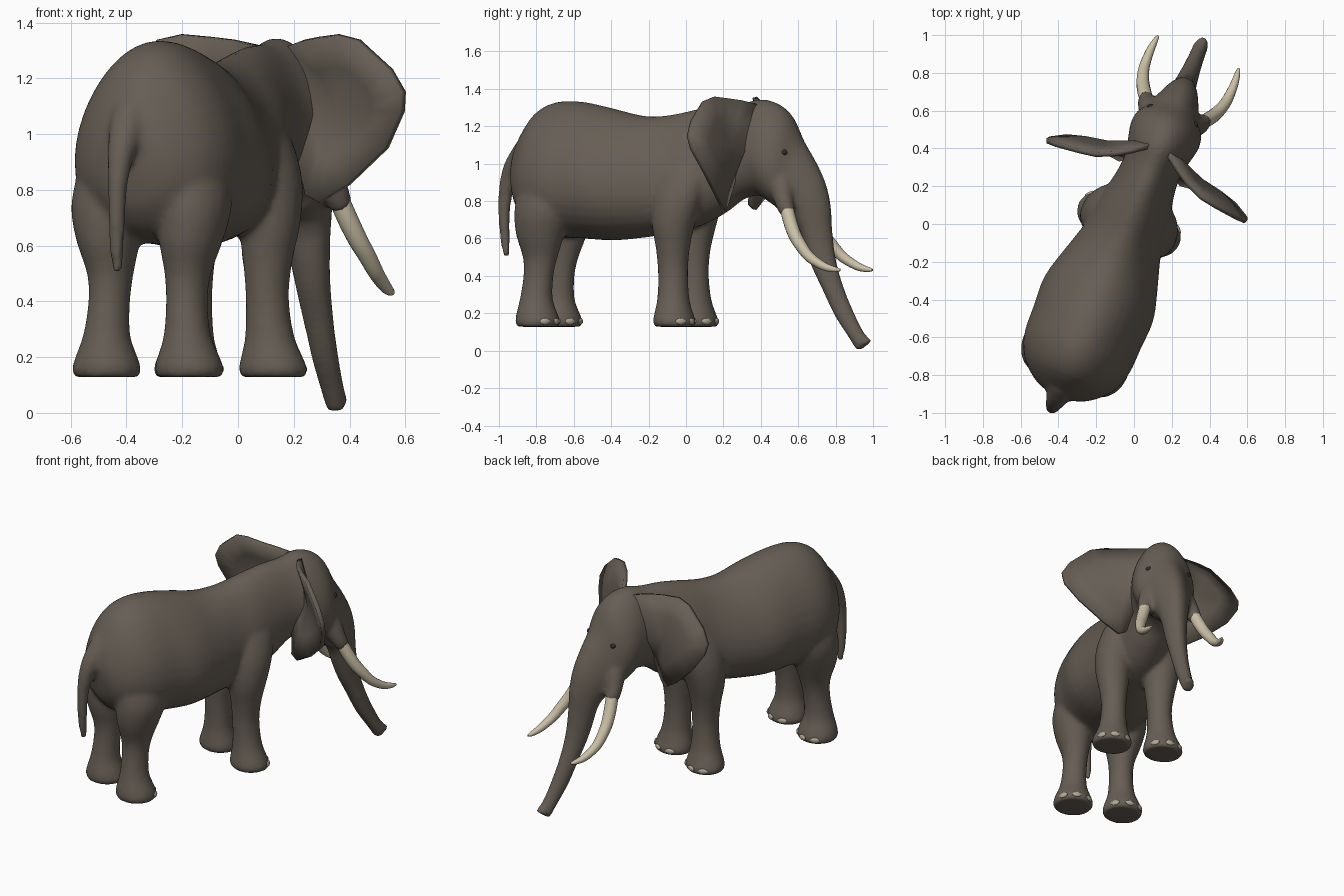
import bpy, bmesh, math
from mathutils import Vector

if "Cube" in bpy.data.objects:
    bpy.data.objects.remove(bpy.data.objects["Cube"])

HEADING = math.radians(-22)      # the animal walks along its own +y, turned a little
OFFSET = (-0.023, 0.009, 0)


def material(name, rgb):
    m = bpy.data.materials.new(name)
    m.use_nodes = True
    m.diffuse_color = (*rgb, 1)
    bsdf = m.node_tree.nodes["Principled BSDF"]
    bsdf.inputs["Base Color"].default_value = (*rgb, 1)
    bsdf.inputs["Roughness"].default_value = 0.8
    return m


HIDE = material("grey_brown_hide", (0.135, 0.112, 0.09))
IVORY = material("ivory", (0.6, 0.53, 0.38))
NAIL = material("toenail", (0.44, 0.39, 0.3))
EYE = material("dark_eye", (0.035, 0.028, 0.022))


def smooth_rings(rings, steps=3):
    """Add in-between rings along a flowing curve through the given ones."""
    out = []
    last = len(rings) - 1
    for i in range(last):
        quad = [rings[max(i - 1, 0)], rings[i], rings[i + 1], rings[min(i + 2, last)]]
        for k in range(steps):
            t = k / steps
            out.append([p1 + (p2 - p0) * (t / 2) + (p0 * 2 - p1 * 5 + p2 * 4 - p3) * (t * t / 2)
                        + (p1 * 3 - p0 - p2 * 3 + p3) * (t ** 3 / 2)
                        for p0, p1, p2, p3 in zip(*quad)])
    return out + [rings[-1]]


def loft(bm, rings, n=20, pear=0.0):
    """Skin a list of (centre, side axis, up axis) ellipses and cap both ends."""
    angles = [2 * math.pi * i / n for i in range(n)]
    loops = []
    for c, a, b in smooth_rings(rings):
        loops.append([bm.verts.new(c + a * math.cos(t) * (1 - pear * math.sin(t)) + b * math.sin(t))
                      for t in angles])
    for lo, hi in zip(loops, loops[1:]):
        for i in range(n):
            j = (i + 1) % n
            bm.faces.new((lo[i], lo[j], hi[j], hi[i]))
    bm.faces.new(loops[0][::-1])
    bm.faces.new(loops[-1])


def tube(bm, points, n=14):
    """Round tapering tube through (x, y, z, radius) points."""
    pts = [Vector(p[:3]) for p in points]
    rings = []
    for i, p in enumerate(pts):
        tangent = (pts[min(i + 1, len(pts) - 1)] - pts[max(i - 1, 0)]).normalized()
        up = Vector((1, 0, 0)).cross(tangent).normalized()
        r = points[i][3]
        rings.append((p, tangent.cross(up) * r, up * r))
    loft(bm, rings, n)


def flip(points):
    return [(-p[0], *p[1:]) for p in points]


def finish(name, bm, mat, mirror=False):
    bmesh.ops.recalc_face_normals(bm, faces=bm.faces)
    me = bpy.data.meshes.new(name)
    bm.to_mesh(me)
    bm.free()
    me.materials.append(mat)
    ob = bpy.data.objects.new(name, me)
    bpy.context.collection.objects.link(ob)
    ob.rotation_euler.z = HEADING
    ob.location = OFFSET
    if mirror:
        ob.modifiers.new("mirror", 'MIRROR').use_mirror_merge = False
    bpy.ops.object.select_all(action='DESELECT')
    ob.select_set(True)
    bpy.context.view_layer.objects.active = ob
    bpy.ops.object.shade_smooth_by_angle(angle=math.radians(60))
    return ob


# Trunk, head, neck and barrel: top y, top z, bottom y, bottom z, half width
PROFILE = [
    (-1.0, 1.04, -.985, .85, .07), (-.965, 1.13, -.95, .74, .155), (-.87, 1.27, -.87, .65, .245),
    (-.75, 1.33, -.75, .61, .292), (-.6, 1.33, -.6, .6, .3), (-.43, 1.295, -.43, .59, .305),
    (-.25, 1.255, -.25, .605, .258), (-.1, 1.26, -.08, .63, .212), (.05, 1.29, .08, .67, .195),
    (.18, 1.315, .22, .74, .165), (.32, 1.325, .32, .81, .155), (.43, 1.345, .42, .83, .175),
    (.53, 1.315, .47, .8, .19), (.6, 1.25, .53, .76, .18), (.66, 1.13, .56, .72, .15),
    (.73, 1.02, .6, .7, .125), (.79, .9, .63, .68, .105), (.82, .78, .66, .63, .088),
    (.83, .65, .68, .56, .075), (.85, .5, .72, .45, .063), (.89, .36, .78, .33, .054),
    (.95, .22, .85, .19, .047), (1.015, .1, .925, .08, .041), (1.065, .055, .98, -.005, .038)]

# Legs: z, centre x, centre y, half width, half depth
HIND_LEG = [
    (.128, .16, -.8, .116, .11), (.155, .16, -.8, .126, .12), (.2, .159, -.805, .113, .11),
    (.28, .156, -.81, .084, .088), (.4, .15, -.8, .074, .082), (.5, .15, -.79, .082, .095),
    (.62, .16, -.785, .113, .133), (.75, .165, -.765, .132, .16), (.9, .14, -.74, .125, .16),
    (1.05, .09, -.72, .1, .13)]
FRONT_LEG = [
    (.128, .165, -.01, .116, .104), (.155, .165, -.01, .126, .114), (.2, .162, -.015, .113, .103),
    (.28, .155, -.02, .088, .086), (.42, .148, -.025, .077, .081), (.55, .15, -.025, .09, .092),
    (.68, .155, -.02, .11, .118), (.82, .15, 0, .112, .142), (.95, .12, .02, .1, .15),
    (1.08, .07, .03, .08, .13)]
TAIL = [(-.01, -.92, 1.08, .075), (-.01, -1.005, .98, .058), (-.012, -1.05, .87, .041),
        (-.014, -1.064, .73, .032), (-.016, -1.06, .6, .027), (-.018, -1.05, .505, .018)]
TUSK_SOCKET = [(.06, .55, 1.0, .07), (.115, .59, .88, .064), (.148, .615, .8, .052),
               (.168, .645, .735, .042)]

bm = bmesh.new()
rings = []
for ty, tz, by, bz, w in PROFILE:
    top, bottom = Vector((0, ty, tz)), Vector((0, by, bz))
    rings.append(((top + bottom) / 2, Vector((w, 0, 0)), (top - bottom) / 2))
loft(bm, rings, 36, pear=0.2)
for leg in (HIND_LEG, FRONT_LEG):
    for s in (1, -1):
        loft(bm, [(Vector((s * x, y, z)), Vector((w, 0, 0)), Vector((0, d, 0)))
                  for z, x, y, w, d in leg])
tube(bm, TAIL)
tube(bm, TUSK_SOCKET)
tube(bm, flip(TUSK_SOCKET))
body = finish("body", bm, HIDE)
body.modifiers.clear()
remesh = body.modifiers.new("blend", 'REMESH')
remesh.mode = 'VOXEL'
remesh.voxel_size = 0.013
remesh.use_smooth_shade = True
relax = body.modifiers.new("relax", 'SMOOTH')
relax.factor = 0.5
relax.iterations = 10

# Ears: broad thin flaps growing out of the head and standing out sideways
EAR = [(.03, .43, 1.31), (.13, .355, 1.335), (.2, .31, 1.345), (.3, .265, 1.355), (.39, .25, 1.335),
       (.52, .235, 1.23), (.57, .235, 1.15), (.56, .25, 1.08), (.48, .295, .95), (.33, .305, .82),
       (.22, .295, .755), (.17, .29, .78), (.13, .32, .92), (.03, .43, 1.02)]
bm = bmesh.new()
centre = Vector((.27, .33, 1.1))
outer = [bm.verts.new(p) for p in EAR]
inner = [bm.verts.new(centre.lerp(v.co, 0.55) + Vector((0, .012, 0))) for v in outer]
hub = bm.verts.new(centre + Vector((0, .015, 0)))
for i in range(len(EAR)):
    j = (i + 1) % len(EAR)
    bm.faces.new((outer[i], outer[j], inner[j], inner[i]))
    bm.faces.new((inner[i], inner[j], hub))
ears = finish("ears", bm, HIDE, mirror=True)
solid = ears.modifiers.new("thickness", 'SOLIDIFY')
solid.thickness = 0.026
solid.offset = 0

# Tusks: sweeping down, forward and slightly out
bm = bmesh.new()
tube(bm, [(.155, .63, .78, .036), (.18, .66, .7, .037), (.206, .7, .62, .035), (.225, .745, .56, .032),
          (.237, .8, .5, .028), (.24, .88, .452, .022), (.235, .94, .435, .015), (.23, .972, .432, .007)])
finish("tusks", bm, IVORY, mirror=True)


def beads(name, spots, size, mat):
    """Small flattened balls at each (x, y, z, turn) spot."""
    bm = bmesh.new()
    for x, y, z, turn in spots:
        new = bmesh.ops.create_uvsphere(bm, u_segments=10, v_segments=6, radius=1)["verts"]
        bmesh.ops.scale(bm, vec=size, verts=new)
        c, s = math.cos(turn), math.sin(turn)
        for v in new:
            p = v.co.copy()
            v.co = (x + p.x * c - p.y * s, y + p.x * s + p.y * c, z + p.z)
    finish(name, bm, mat, mirror=True)


# Toenails around the front of each foot
nails = []
for x, y, depth in ((.16, -.8, .114), (.165, -.01, .107)):
    for deg in (-48, -6, 40):
        a = math.radians(deg)
        nails.append((x - .118 * math.sin(a), y + depth * math.cos(a), .157, a))
beads("toenails", nails, (.03, .01, .017), NAIL)

# Eyes
beads("eyes", [(.126, .607, 1.06, 0)], (.018, .018, .016), EYE)
